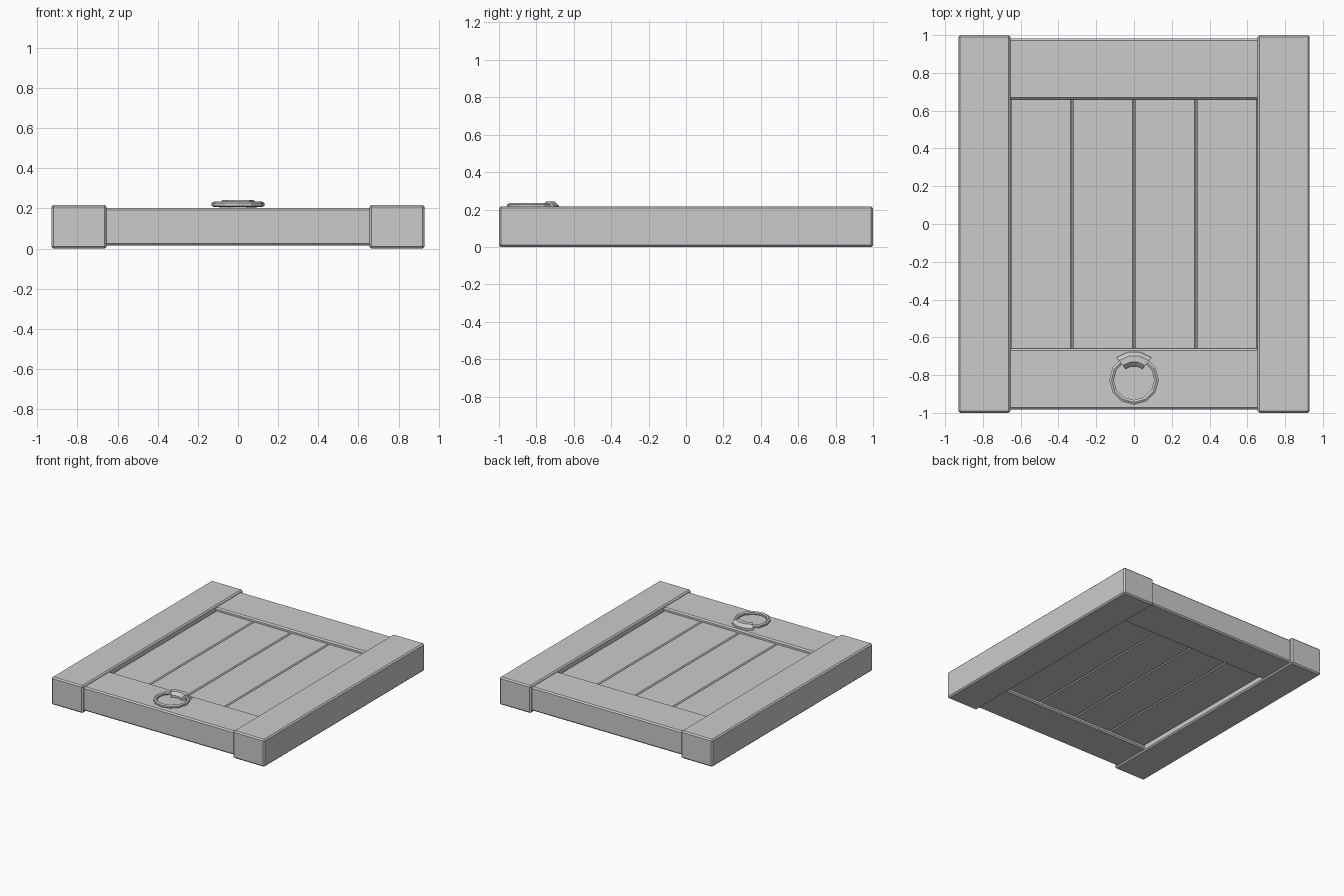
import bpy, bmesh
from math import cos, sin, pi, radians

if "Cube" in bpy.data.objects:
    bpy.data.objects.remove(bpy.data.objects["Cube"])


def box(name, x0, x1, y0, y1, z0, z1, bevel=0.01):
    bm = bmesh.new()
    bmesh.ops.create_cube(bm, size=1)
    for v in bm.verts:
        v.co = ((x0 + x1) / 2 + v.co.x * (x1 - x0),
                (y0 + y1) / 2 + v.co.y * (y1 - y0),
                (z0 + z1) / 2 + v.co.z * (z1 - z0))
    bmesh.ops.bevel(bm, geom=bm.edges[:], offset=bevel, segments=1,
                    affect='EDGES', profile=0.5)
    return finish(name, bm)


def finish(name, bm):
    bmesh.ops.recalc_face_normals(bm, faces=bm.faces[:])
    me = bpy.data.meshes.new(name)
    bm.to_mesh(me)
    bm.free()
    ob = bpy.data.objects.new(name, me)
    bpy.context.collection.objects.link(ob)
    return ob


def arc_tube(name, centre, major, minor, a0, a1, steps, sides, closed=False):
    # Sweep a polygonal section along a horizontal arc
    bm = bmesh.new()
    rings = []
    for i in range(steps if closed else steps + 1):
        a = a0 + (a1 - a0) * i / steps
        ring = []
        for j in range(sides):
            b = 2 * pi * (j + 0.5) / sides
            r = major + minor * cos(b)
            ring.append(bm.verts.new((centre[0] + r * cos(a), centre[1] + r * sin(a),
                                      centre[2] + minor * sin(b))))
        rings.append(ring)
    n = len(rings)
    for i in range(n if closed else n - 1):
        p, q = rings[i], rings[(i + 1) % n]
        for j in range(sides):
            k = (j + 1) % sides
            bm.faces.new((p[j], p[k], q[k], q[j]))
    if not closed:
        bm.faces.new(rings[0])
        bm.faces.new(rings[-1])
    return finish(name, bm)


# Side stiles and cross rails of the frame
for s, side in ((-1, "left"), (1, "right")):
    x0, x1 = sorted((s * 0.655, s * 0.93))
    box(side + "_stile", x0, x1, -1, 1, 0, 0.217)
for s, side in ((-1, "front"), (1, "back")):
    y0, y1 = sorted((s * 0.66, s * 0.982))
    box(side + "_rail", -0.665, 0.665, y0, y1, 0.015, 0.203)

# Recessed planks
w = 0.328
for i in range(4):
    x = (i - 2) * w
    box(f"plank_{i + 1}", x, x + w, -0.67, 0.67, 0.04, 0.178, 0.008)

# Pull ring and the curved staple holding it
arc_tube("pull_ring", (0, -0.825, 0.22), 0.119, 0.014, 0, 2 * pi, 12, 6, True)
arc_tube("ring_staple", (0, -0.825, 0.203), 0.112, 0.042,
         radians(52), radians(128), 3, 8)
